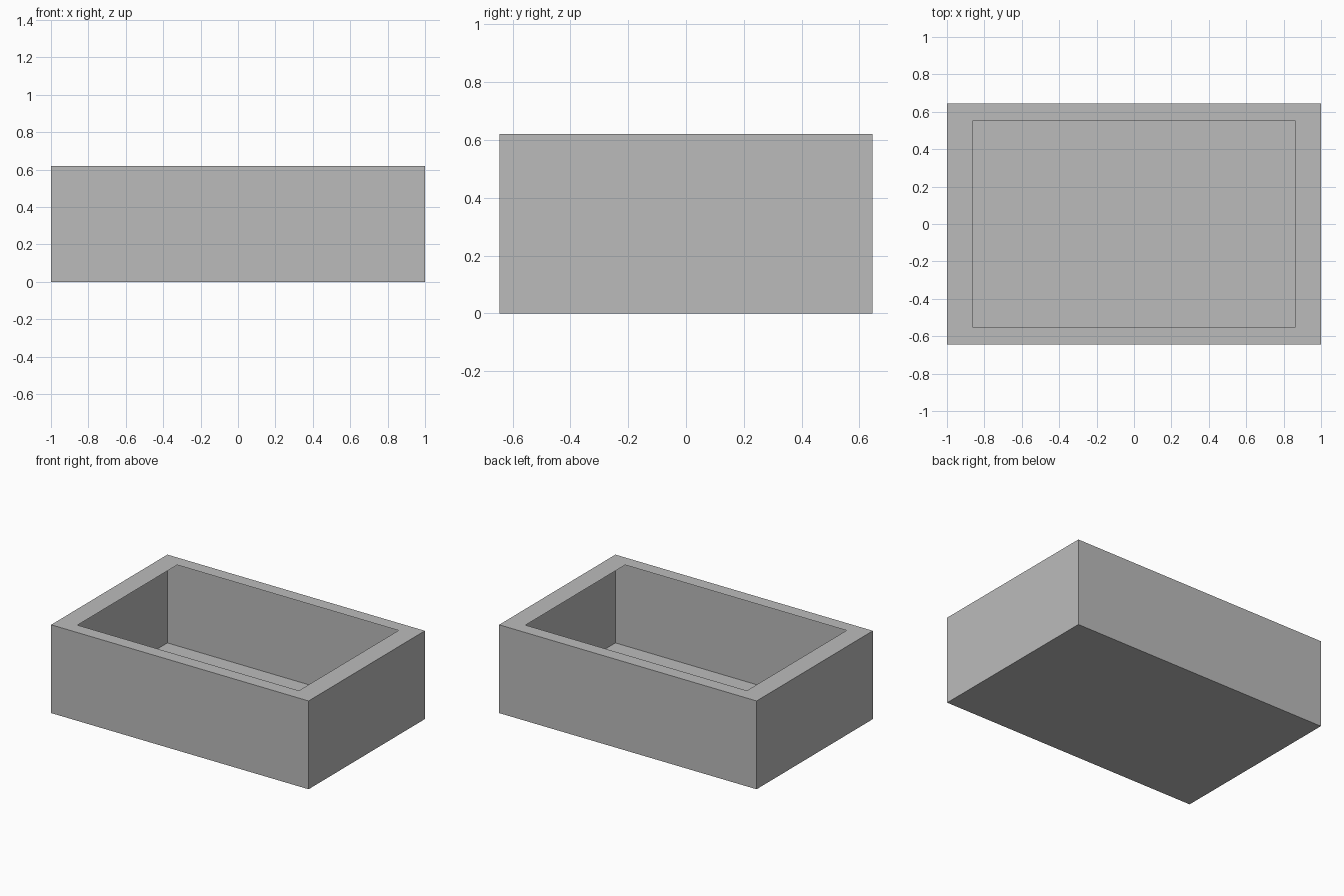
import bpy
import bmesh
from mathutils import Vector

# Remove the default object
cube = bpy.data.objects.get("Cube")
if cube:
    bpy.data.objects.remove(cube, do_unlink=True)

SIZE = Vector((2.0, 1.29, 0.62))
OPENING = Vector((1.72, 1.106))

# Plain grey material
grey = bpy.data.materials.new("plain grey")
grey.use_nodes = True
colour = (0.5, 0.5, 0.5, 1)
grey.diffuse_color = colour
grey.node_tree.nodes["Principled BSDF"].inputs["Base Color"].default_value = colour

# Thin-walled box standing on the ground
bm = bmesh.new()
bmesh.ops.create_cube(bm, size=1)
bmesh.ops.scale(bm, vec=SIZE, verts=bm.verts)
bmesh.ops.translate(bm, vec=(0, 0, SIZE.z / 2), verts=bm.verts)

# Flat rim around the open top: inset the lid, fit the opening, drop the lid
lid = max(bm.faces, key=lambda f: f.calc_center_median().z)
bmesh.ops.inset_region(bm, faces=[lid], thickness=0.09)
for v in lid.verts:
    v.co.x = OPENING.x / 2 if v.co.x > 0 else -OPENING.x / 2
    v.co.y = OPENING.y / 2 if v.co.y > 0 else -OPENING.y / 2
bmesh.ops.delete(bm, geom=[lid], context="FACES_ONLY")

mesh = bpy.data.meshes.new("open_box")
bm.to_mesh(mesh)
bm.free()
mesh.materials.append(grey)
box = bpy.data.objects.new("open_box", mesh)
bpy.context.collection.objects.link(box)
